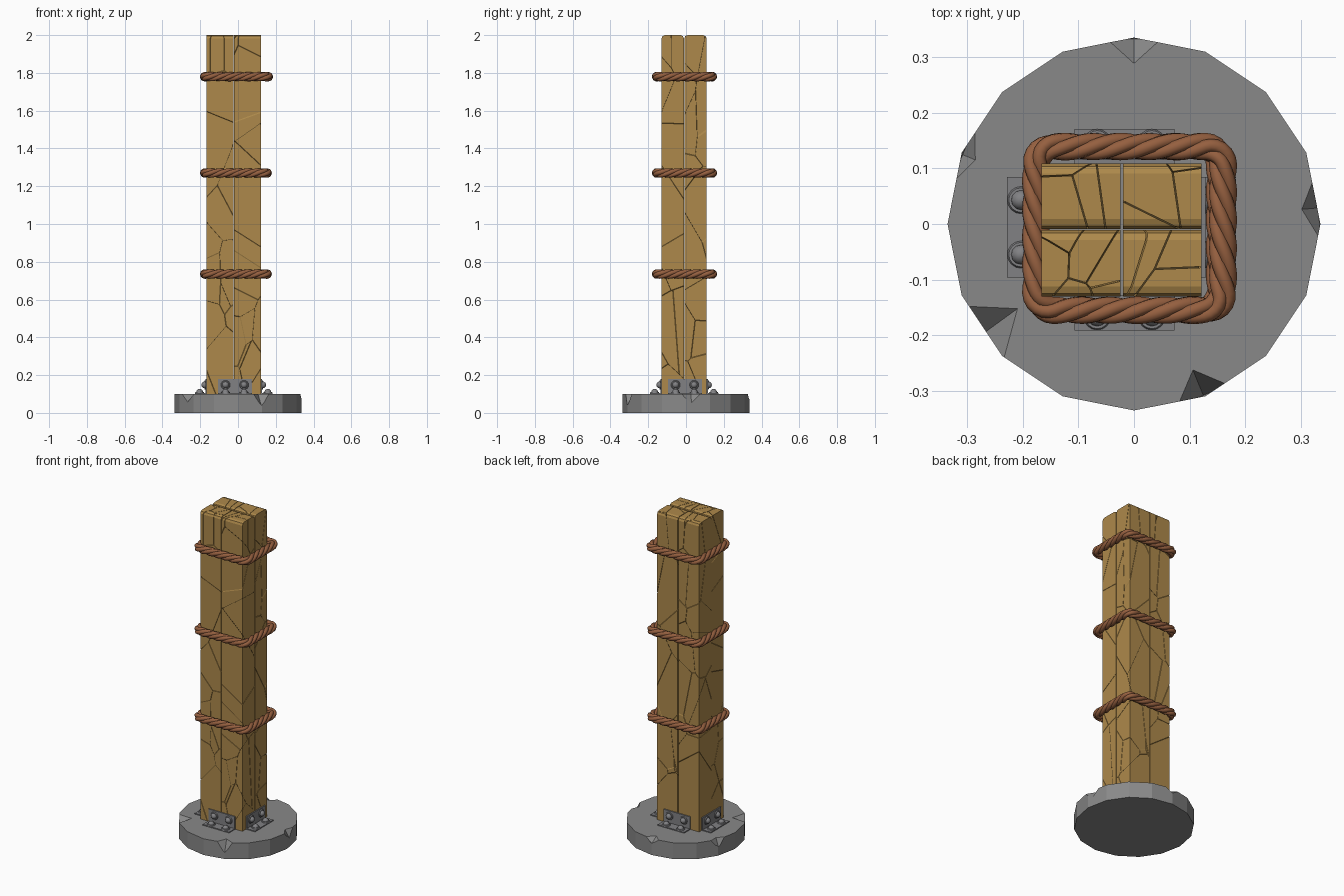
import bpy, bmesh, math, random
from mathutils import Vector, Matrix

random.seed(7)
if "Cube" in bpy.data.objects:
    bpy.data.objects.remove(bpy.data.objects["Cube"])


def material(name, rgb):
    m = bpy.data.materials.new(name)
    m.use_nodes = True
    m.diffuse_color = (*rgb, 1)
    m.node_tree.nodes["Principled BSDF"].inputs["Base Color"].default_value = (*rgb, 1)
    return m


WOOD = material("golden wood", (0.42, 0.25, 0.07))
DARK = material("dark crack", (0.07, 0.045, 0.015))
ROPE = material("brown rope", (0.30, 0.115, 0.05))
STONE = material("grey stone", (0.25, 0.25, 0.25))
METAL = material("grey metal", (0.22, 0.22, 0.23))


def make_object(name, bm, mat, smooth=False):
    bmesh.ops.recalc_face_normals(bm, faces=bm.faces)
    me = bpy.data.meshes.new(name)
    bm.to_mesh(me)
    bm.free()
    me.materials.append(mat)
    ob = bpy.data.objects.new(name, me)
    bpy.context.collection.objects.link(ob)
    bpy.ops.object.select_all(action="DESELECT")
    ob.select_set(True)
    bpy.context.view_layer.objects.active = ob
    if smooth:
        bpy.ops.object.shade_smooth_by_angle(angle=math.radians(40))
    return ob


def add_box(bm, lo, hi):
    lo, hi = Vector(lo), Vector(hi)
    mat = Matrix.Translation((lo + hi) / 2) @ Matrix.Diagonal((*(hi - lo), 1))
    return bmesh.ops.create_cube(bm, size=1, matrix=mat)["verts"]


# Stone base: sixteen-sided disc with chips knocked out of the rim
RADIUS, TOP = 0.335, 0.1
bm = bmesh.new()
bmesh.ops.create_cone(bm, cap_ends=True, segments=16, radius1=RADIUS, radius2=RADIUS,
                      depth=TOP, matrix=Matrix.Translation((0, 0, TOP / 2)))
base = make_object("stone_base", bm, STONE)

# angle, inward depth, half width, downward depth
CHIPS = [(90, .045, .05, .03), (158, .025, .06, .05), (5, .03, .06, .05),
         (216, .075, .06, .045), (292, .05, .05, .065)]
bm = bmesh.new()
for angle, inward, wide, down in CHIPS:
    place = (Matrix.Rotation(math.radians(angle), 4, "Z")
             @ Matrix.Translation((RADIUS - 0.003, 0, TOP + 0.001))
             @ Matrix.Diagonal((inward, wide, down, 1)))
    bmesh.ops.create_uvsphere(bm, u_segments=4, v_segments=2, radius=1, matrix=place)
cutter = make_object("chip_cutter", bm, STONE)
cutter.hide_render = True
mod = base.modifiers.new("chips", "BOOLEAN")
mod.operation, mod.object, mod.solver = "DIFFERENCE", cutter, "EXACT"
bpy.context.view_layer.objects.active = base
bpy.ops.object.modifier_apply(modifier=mod.name)
bpy.data.objects.remove(cutter)


# Cracked timber beams: cells around seed points, with fine gaps between them
STRETCH = 2.2


def cracked_beam(name, lo, hi, seeds=17, gap=0.0011):
    whole = bmesh.new()
    add_box(whole, lo, hi)
    rim = [e for e in whole.edges if all(v.co.z > hi[2] - 1e-4 for v in e.verts)
           and abs(e.verts[0].co.y - e.verts[1].co.y) < 1e-4]
    bmesh.ops.bevel(whole, geom=rim, offset=0.018, segments=2, profile=0.5, affect="EDGES")
    points = [Vector([random.uniform(a, b) for a, b in zip(lo, hi)]) for _ in range(seeds)]
    # two extra seeds keep the end grain split
    for _ in range(3):
        points.append(Vector((random.uniform(lo[0], hi[0]), random.uniform(lo[1], hi[1]), hi[2] - 0.05)))
    squash = Vector((1, 1, 1 / STRETCH ** 2))
    beam = bmesh.new()
    for p in points:
        cell = whole.copy()
        for q in points:
            normal = (q - p) * squash
            if normal.length < 1e-6 or not cell.verts:
                continue
            normal.normalize()
            cut = bmesh.ops.bisect_plane(cell, geom=cell.verts[:] + cell.edges[:] + cell.faces[:],
                                         plane_co=(p + q) / 2 - normal * gap, plane_no=normal,
                                         clear_outer=True)
            edges = [g for g in cut["geom_cut"] if isinstance(g, bmesh.types.BMEdge)]
            if edges:
                bmesh.ops.holes_fill(cell, edges=edges)
        part = bpy.data.meshes.new("cell")
        cell.to_mesh(part)
        cell.free()
        beam.from_mesh(part)
        bpy.data.meshes.remove(part)
    whole.free()
    make_object(name, beam, WOOD)
    # dark heart seen through the cracks
    core = bmesh.new()
    inset = Vector((0.004, 0.004, 0.004))
    add_box(core, Vector(lo) + inset, Vector(hi) - inset - Vector((0, 0, 0.012)))
    make_object(name + "_core", core, DARK)


X_SPANS = {"right": (-0.166, -0.024), "left": (-0.020, 0.121)}
Y_SPANS = {"front": (-0.130, -0.011), "back": (-0.009, 0.109)}
for xs, (x0, x1) in X_SPANS.items():
    for ys, (y0, y1) in Y_SPANS.items():
        cracked_beam(f"{ys}_{xs}_beam", (x0, y0, TOP - 0.002), (x1, y1, 2.0))


# Twisted ropes: strands wound around a rounded rectangle
def rounded_path(cx, cy, hx, hy, r, step=0.008):
    pts = []
    corners = [(1, 1, 0), (-1, 1, 90), (-1, -1, 180), (1, -1, 270)]
    for sx, sy, start in corners:
        for i in range(7):
            a = math.radians(start + 15 * i)
            pts.append(Vector((cx + sx * (hx - r) + r * math.cos(a),
                               cy + sy * (hy - r) + r * math.sin(a), 0)))
    dense = []
    for a, b in zip(pts, pts[1:] + pts[:1]):
        n = max(1, round((b - a).length / step))
        dense += [a.lerp(b, i / n) for i in range(n)]
    return dense


def rope(name, z, shift, strands=4, turns=6, thick=0.0125, wind=0.0125):
    path = rounded_path(-0.011 + shift, -0.008, 0.165 + shift, 0.147, 0.032)
    lengths = [(b - a).length for a, b in zip(path, path[1:] + path[:1])]
    total = sum(lengths)
    curve = bpy.data.curves.new(name, "CURVE")
    curve.dimensions = "3D"
    curve.bevel_depth = thick
    curve.bevel_resolution = 2
    for s in range(strands):
        spline = curve.splines.new("POLY")
        spline.points.add(len(path) - 1)
        spline.use_cyclic_u = True
        spline.use_smooth = True
        run = 0
        for i, p in enumerate(path):
            tangent = (path[(i + 1) % len(path)] - path[i - 1]).normalized()
            side = Vector((tangent.y, -tangent.x, 0))
            a = math.tau * (turns * run / total + s / strands)
            co = p + side * math.cos(a) * wind + Vector((0, 0, z + math.sin(a) * wind))
            spline.points[i].co = (*co, 1)
            run += lengths[i]
    curve.materials.append(ROPE)
    bpy.context.collection.objects.link(bpy.data.objects.new(name, curve))


for label, z, shift in (("top", 1.78, 0.003), ("middle", 1.27, 0), ("bottom", 0.735, 0)):
    rope(label + "_rope", z, shift)


# Angle brackets, built facing -y then turned to each side of the post
def bolt(bm, place):
    bmesh.ops.create_cone(bm, cap_ends=True, segments=16, radius1=0.025, radius2=0.022, depth=0.006,
                          matrix=place @ Matrix.Translation((0, 0, 0.003)))
    dome = bmesh.ops.create_uvsphere(bm, u_segments=12, v_segments=8, radius=0.018,
                                     matrix=place @ Matrix.Translation((0, 0, 0.004)))
    return dome


def bracket(name, x, y, angle):
    bm = bmesh.new()
    add_box(bm, (-0.09, -0.006, TOP), (0.09, 0.002, 0.18))
    add_box(bm, (-0.09, -0.061, TOP - 0.002), (0.09, 0, TOP + 0.006))
    for bx in (-0.049, 0.049):
        bolt(bm, Matrix.Translation((bx, -0.036, TOP + 0.005)))
        bolt(bm, Matrix.Translation((bx, -0.005, 0.148)) @ Matrix.Rotation(math.pi / 2, 4, "X"))
    bm.transform(Matrix.Translation((x, y, 0)) @ Matrix.Rotation(math.radians(angle), 4, "Z"))
    make_object(name, bm, METAL, smooth=True)


bracket("front_bracket", -0.017, -0.130, 0)
bracket("left_bracket", 0.122, -0.006, 90)
bracket("back_bracket", -0.017, 0.110, 180)
bracket("right_bracket", -0.167, -0.006, 270)
